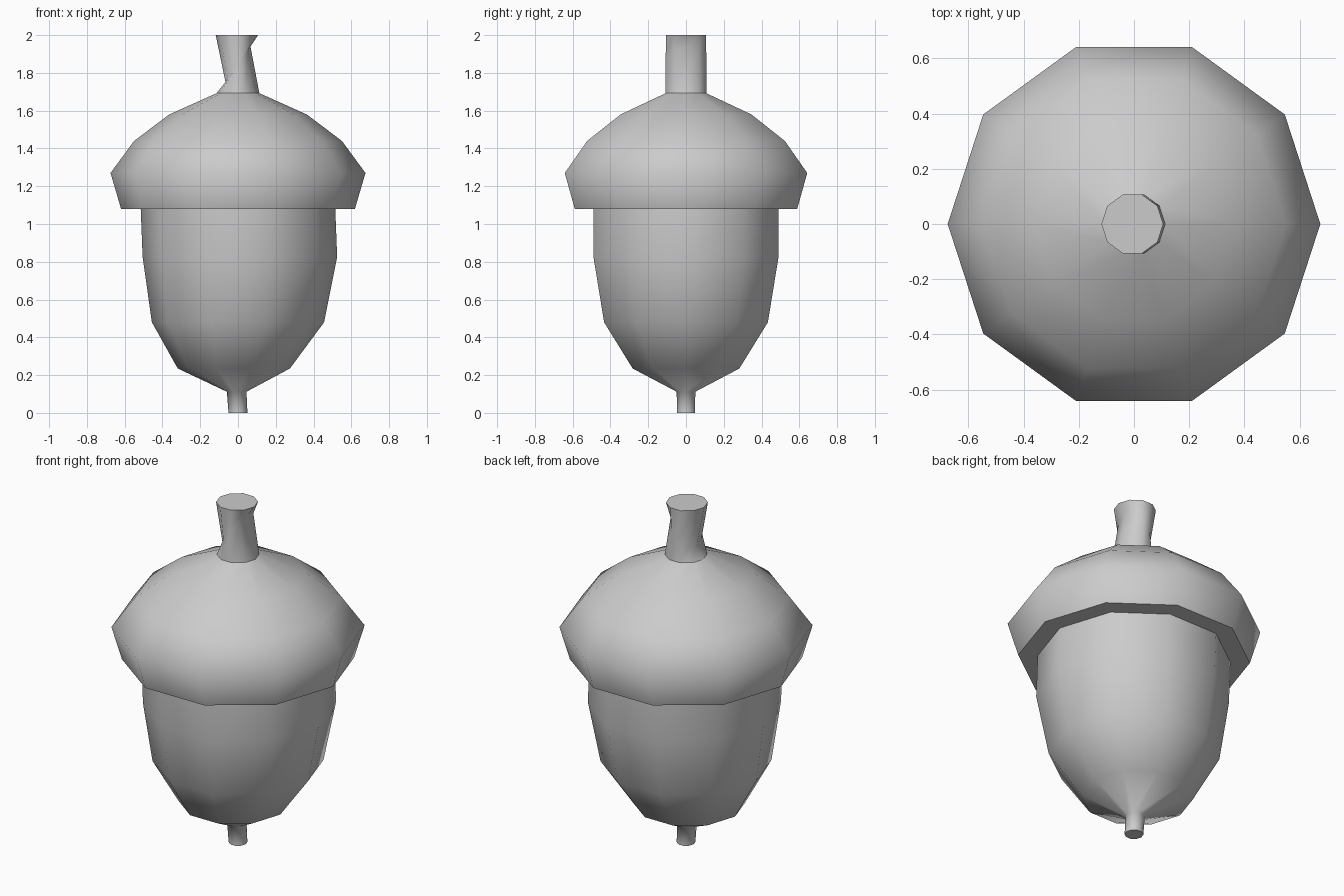
import bpy, bmesh, math

if "Cube" in bpy.data.objects:
    bpy.data.objects.remove(bpy.data.objects["Cube"])

SIDES = 10


def loft(name, rings, close_bottom=False, close_top=False):
    """Skin ten-sided rings given as (centre x, z, x radius, y radius, tilt rise)."""
    bm = bmesh.new()
    loops = []
    for cx, z, rx, ry, rise in rings:
        loop = []
        for i in range(SIDES):
            a = math.tau * i / SIDES
            c, s = math.cos(a), math.sin(a)
            loop.append(bm.verts.new((cx + rx * c, ry * s, z + rise * c)))
        loops.append(loop)
    for low, high in zip(loops, loops[1:]):
        for i in range(SIDES):
            j = (i + 1) % SIDES
            bm.faces.new((low[i], low[j], high[j], high[i]))
    if close_bottom:
        bm.faces.new(loops[0][::-1])
    if close_top:
        bm.faces.new(loops[-1])
    mesh = bpy.data.meshes.new(name)
    bm.to_mesh(mesh)
    bm.free()
    obj = bpy.data.objects.new(name, mesh)
    bpy.context.collection.objects.link(obj)
    bpy.ops.object.select_all(action='DESELECT')
    obj.select_set(True)
    bpy.context.view_layer.objects.active = obj
    bpy.ops.object.shade_smooth_by_angle(angle=math.radians(68))
    return obj


def rnd(z, r, cx=0.0):
    return (cx, z, r, r, 0.0)


# Nut with its small tip, slightly irregular sideways
loft("nut", [rnd(0.0, 0.05), rnd(0.112, 0.052, -0.007), rnd(0.235, 0.297, -0.022),
             rnd(0.48, 0.456), rnd(0.825, 0.515, 0.01), rnd(1.08, 0.515)],
     close_bottom=True)

# Cap, starting with the flat underside of its rim
loft("cap", [rnd(1.08, 0.515), rnd(1.08, 0.619), rnd(1.27, 0.675),
             rnd(1.44, 0.55), rnd(1.58, 0.364), rnd(1.693, 0.112)])

# Stem with a tilted waist
loft("stem", [rnd(1.693, 0.113), (0.0, 1.845, 0.066, 0.113, 0.095),
              rnd(2.0, 0.112, -0.006)], close_top=True)
